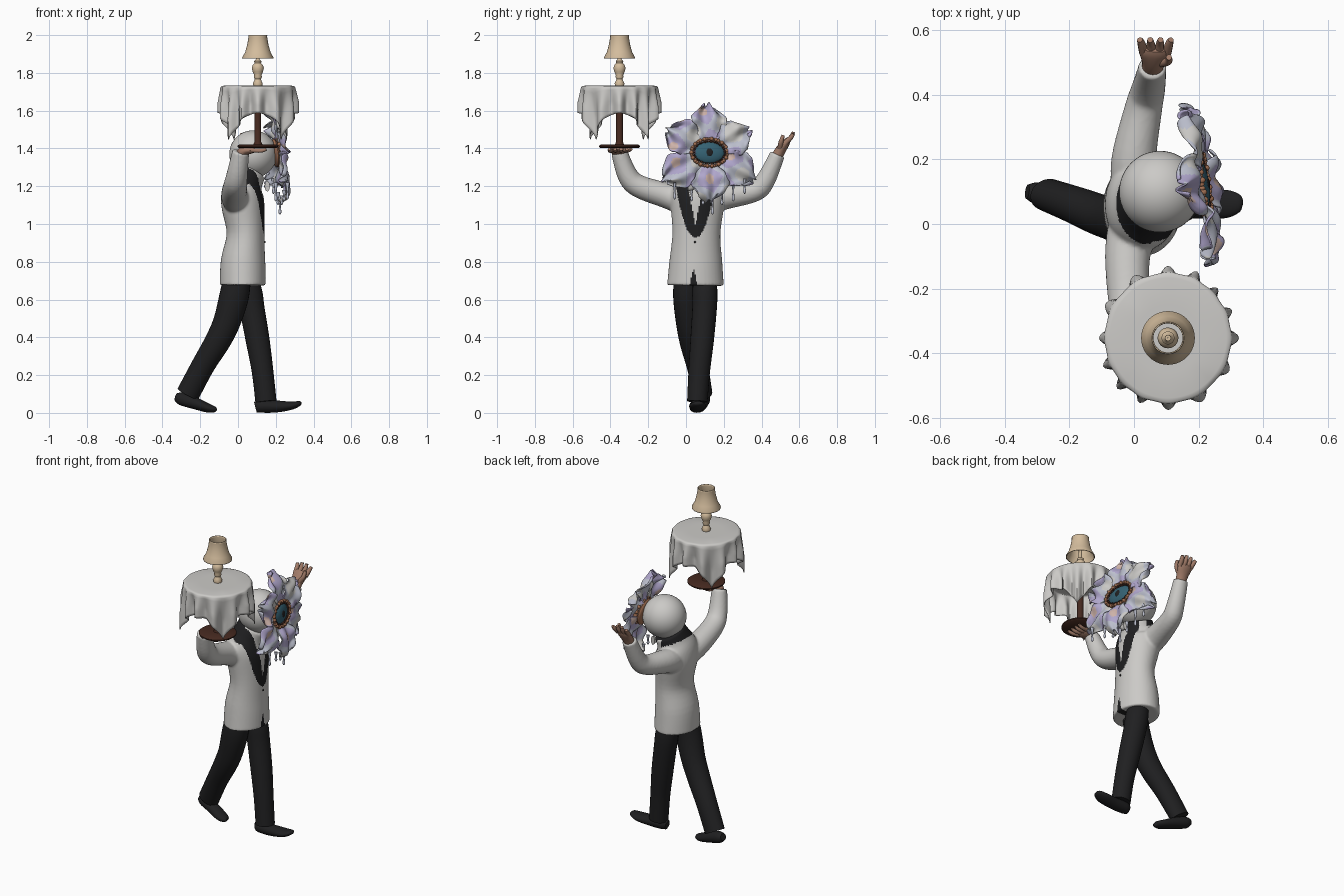
import bpy, bmesh, math
from mathutils import Vector, Matrix

if "Cube" in bpy.data.objects:
    bpy.data.objects.remove(bpy.data.objects["Cube"])


def material(name, *rgb):
    m = bpy.data.materials.new(name)
    m.use_nodes = True
    m.diffuse_color = (*rgb, 1)
    bsdf = m.node_tree.nodes["Principled BSDF"]
    bsdf.inputs["Base Color"].default_value = (*rgb, 1)
    bsdf.inputs["Roughness"].default_value = 0.8
    return m


WHITE = material("warm white cloth", .60, .59, .57)
BLACK = material("black cloth", .014, .014, .015)
SKIN = material("brown skin", .36, .20, .14)
WOOD = material("dark wood", .06, .022, .014)
CREAM = material("cream", .66, .51, .34)
LAVENDER = material("lavender petal", .43, .38, .60)
PALE = material("pale petal", .50, .52, .61)
PEACH = material("peach petal", .62, .45, .40)
TEAL = material("teal", .035, .12, .17)
ORANGE = material("rust orange", .36, .16, .085)


def finish(name, bm, *mats, angle=50):
    bmesh.ops.recalc_face_normals(bm, faces=bm.faces)
    me = bpy.data.meshes.new(name)
    bm.to_mesh(me)
    bm.free()
    ob = bpy.data.objects.new(name, me)
    bpy.context.collection.objects.link(ob)
    for m in mats:
        me.materials.append(m)
    bpy.ops.object.select_all(action='DESELECT')
    ob.select_set(True)
    bpy.context.view_layer.objects.active = ob
    bpy.ops.object.shade_smooth_by_angle(angle=math.radians(angle))
    return ob


def spline(pts, steps):
    """Catmull-Rom interpolation of stations of any length."""
    p = [pts[0], *pts, pts[-1]]
    out = []
    for i in range(1, len(p) - 2):
        for k in range(steps):
            t = k / steps
            out.append([b + .5 * t * (c - a + t * (2*a - 5*b + 4*c - d + t * (3*(b - c) + d - a)))
                        for a, b, c, d in zip(p[i-1], p[i], p[i+1], p[i+2])])
    return out + [list(pts[-1])]


def loft(bm, stations, ref=(1, 0, 0), n=24, steps=5):
    """Capped tube through stations (x, y, z, radius along ref, other radius)."""
    st = spline(stations, steps)
    pos = [Vector(s[:3]) for s in st]
    rings = []
    for i, s in enumerate(st):
        tan = (pos[min(i + 1, len(st) - 1)] - pos[max(i - 1, 0)]).normalized()
        a = Vector(ref)
        a = (a - tan * a.dot(tan)).normalized()
        b = tan.cross(a)
        rings.append([bm.verts.new(pos[i] + a * (s[3] * math.cos(q)) + b * (s[4] * math.sin(q)))
                      for q in (k * math.tau / n for k in range(n))])
    skin_rings(bm, rings)
    bm.faces.new(rings[0])
    bm.faces.new(rings[-1])


def skin_rings(bm, rings):
    for r0, r1 in zip(rings, rings[1:]):
        for k in range(len(r0)):
            j = (k + 1) % len(r0)
            bm.faces.new((r0[k], r0[j], r1[j], r1[k]))


def ball(bm, at, size, n=24):
    bmesh.ops.create_uvsphere(bm, u_segments=n, v_segments=n // 2, radius=1,
                              matrix=Matrix.Translation(at) @ Matrix.Diagonal((*size, 1)))


def lathe(name, profile, at, mat, n=40):
    bm = bmesh.new()
    rings = [[bm.verts.new((at[0] + r * math.cos(q), at[1] + r * math.sin(q), z))
              for q in (k * math.tau / n for k in range(n))] for r, z in profile]
    skin_rings(bm, rings)
    return finish(name, bm, mat)


# Jacket: torso and sleeves fused into one skin
bm = bmesh.new()
loft(bm, [(.025, .05, .675, .122, .15), (.027, .052, .80, .118, .14), (.04, .055, .95, .10, .127),
          (.026, .06, 1.10, .114, .142), (.022, .06, 1.17, .108, .14), (.035, .07, 1.225, .096, .11),
          (.055, .085, 1.275, .094, .094)], n=40)
loft(bm, [(.0, .0, 1.12, .08, .08), (-.02, -.10, 1.15, .07, .068), (-.015, -.25, 1.20, .063, .060),
          (-.005, -.31, 1.26, .056, .054), (.015, -.355, 1.385, .045, .043)])
loft(bm, [(.01, .10, 1.12, .08, .08), (.0, .20, 1.145, .070, .07), (.03, .36, 1.175, .058, .058),
          (.045, .42, 1.23, .052, .052), (.057, .485, 1.37, .043, .04)])
raw = finish("jacket_source", bm)
mod = raw.modifiers.new("fuse", 'REMESH')
mod.mode, mod.voxel_size = 'VOXEL', .007
mod = raw.modifiers.new("relax", 'SMOOTH')
mod.iterations = 6
bm = bmesh.new()
bm.from_object(raw, bpy.context.evaluated_depsgraph_get())
bpy.data.objects.remove(raw)
for f in bm.faces:
    x, y, z = f.calc_center_median()
    d, t = abs(y - .05), max(0, (z - .93) / .30)
    lapel = x > .05 and t > 0 and .058 * (t - .2) < d < .108 * t ** .45
    collar = z > 1.25 - .45 * (x + .04) and d < .13 and x <= .05
    notch = x > .05 and abs(y - .04) < .22 * (.77 - z)
    f.material_index = int(lapel or collar or notch)
finish("jacket", bm, WHITE, BLACK)

# Jacket button and bow tie
bm = bmesh.new()
ball(bm, (.142, .047, .905), (.005, .006, .006), 12)
finish("jacket_button", bm, BLACK)
bm = bmesh.new()
for side in (-1, 1):
    loft(bm, [(.15, .06, 1.20, .012, .010), (.155, .06 + side * .05, 1.20, .014, .028)], n=12)
finish("bow_tie", bm, WHITE)

# Trousers
bm = bmesh.new()
loft(bm, [(.045, .10, .75, .05, .06), (.062, .10, .64, .066, .066), (.075, .098, .55, .066, .065),
          (.105, .085, .38, .063, .062), (.13, .07, .22, .057, .057), (.148, .06, .06, .056, .054)])
finish("front_leg", bm, BLACK)
bm = bmesh.new()
loft(bm, [(.0, .01, .75, .07, .07), (-.02, .002, .62, .078, .070), (-.06, .014, .48, .072, .067),
          (-.11, .030, .375, .068, .063), (-.185, .06, .25, .062, .057), (-.265, .09, .10, .062, .05)])
finish("back_leg", bm, BLACK)

# Shoes
bm = bmesh.new()
loft(bm, [(.092, .055, .03, .022, .028), (.12, .055, .035, .036, .034), (.20, .057, .034, .040, .032),
          (.28, .062, .038, .044, .022), (.325, .065, .050, .028, .013), (.336, .065, .053, .006, .004)],
     ref=(0, 1, 0))
finish("front_shoe", bm, BLACK)
bm = bmesh.new()
loft(bm, [(-.33, .10, .085, .022, .020), (-.30, .095, .075, .034, .034), (-.23, .08, .052, .038, .032),
          (-.16, .06, .026, .040, .024), (-.122, .05, .018, .026, .015), (-.113, .05, .016, .006, .004)],
     ref=(0, 1, 0))
finish("back_shoe", bm, BLACK)

# Raised open hand
bm = bmesh.new()
loft(bm, [(.056, .475, 1.345, .032, .03), (.060, .50, 1.39, .036, .028), (.064, .528, 1.43, .047, .022),
          (.066, .542, 1.448, .040, .014)], n=16)
for i in range(4):
    x = .030 + i * .024
    loft(bm, [(x, .528, 1.43, .014, .014), (x + (i - 1.5) * .004, .555, 1.458, .013, .013),
              (x + (i - 1.5) * .008, .569, 1.492 - abs(i - 1.5) * .01, .009, .009)], n=10)
loft(bm, [(.08, .50, 1.40, .017, .017), (.105, .503, 1.435, .013, .013), (.108, .515, 1.47, .009, .009)], n=10)
finish("raised_hand", bm, SKIN)

# Hand carrying the tray, palm up
bm = bmesh.new()
loft(bm, [(.012, -.35, 1.36, .03, .03), (.03, -.358, 1.386, .040, .026), (.075, -.36, 1.390, .045, .016),
          (.09, -.36, 1.393, .038, .010)], ref=(0, 1, 0), n=16)
for i in range(4):
    y = -.394 + i * .023
    loft(bm, [(.07, y, 1.391, .012, .012), (.12, y + (i - 1.5) * .006, 1.388, .011, .011),
              (.15, y + (i - 1.5) * .008, 1.396, .008, .008)], ref=(0, 1, 0), n=10)
loft(bm, [(.03, -.34, 1.39, .014, .014), (.055, -.305, 1.391, .012, .012), (.075, -.29, 1.396, .008, .008)],
     ref=(0, 0, 1), n=10)
finish("carrying_hand", bm, SKIN)

# Pedestal table with draped square cloth
TABLE = (.105, -.352)
lathe("table_base", [(0, 1.402), (.10, 1.402), (.108, 1.408), (.108, 1.414), (.10, 1.42), (.024, 1.421),
                     (.018, 1.435), (.018, 1.715), (0, 1.715)], TABLE, WOOD)
bm = bmesh.new()
N, rings = 168, []
for r, f in [(.002, 0), (.10, 0), (.18, 0), (.191, .015)] + [(.196, .05 + .95 * k / 10) for k in range(11)]:
    ring = []
    for k in range(N):
        q = k * math.tau / N
        drop = .335 / max(abs(math.cos(q)), abs(math.sin(q))) - .19
        rr = r + (.020 * math.cos(14 * q + math.pi * math.sin(q) ** 2) + .003 * math.cos(5 * q)) * min(1, f * 1.6)
        rr *= 1 + .03 * math.sin(q) ** 2
        ring.append(bm.verts.new((TABLE[0] + rr * math.cos(q), TABLE[1] + rr * math.sin(q), 1.732 - drop * f)))
    rings.append(ring)
skin_rings(bm, rings)
bm.faces.new(rings[0])
cloth = finish("tablecloth", bm, WHITE)
cloth.modifiers.new("thickness", 'SOLIDIFY').thickness = .005

# Lamp
base = [(.001, 1.733), (.024, 1.733), (.026, 1.745), (.020, 1.757), (.016, 1.768), (.022, 1.778), (.019, 1.788),
        (.027, 1.805), (.032, 1.825), (.027, 1.842), (.017, 1.852), (.020, 1.862), (.010, 1.872), (.009, 1.93),
        (.001, 1.93)]
lathe("lamp_base", base, TABLE, CREAM)
shade = lathe("lamp_shade", [(.083, 1.875), (.083, 1.881), (.067, 1.91), (.056, 1.95), (.049, 1.992), (.050, 2.0)],
              TABLE, CREAM)
shade.modifiers.new("thickness", 'SOLIDIFY').thickness = .004

# Smooth round head
bm = bmesh.new()
ball(bm, (.080, .10, 1.37), (.126, .126, .126), 48)
finish("head", bm, WHITE)

# Flower frame: local x sideways, y up, z outwards
out = Vector((.97, .14, .13)).normalized()
side = Vector((0, 0, 1)).cross(out).normalized()
FRAME = Matrix.Translation((.192, .12, 1.375)) @ Matrix((side, out.cross(side), out)).transposed().to_4x4()

# Six ruffled spoon-shaped petals, counted from the top one
S, T = 30, 26
for i, length in enumerate((.265, .258, .285, .262, .285, .255)):
    bm = bmesh.new()
    grid = []
    for a in range(S + 1):
        s = a / S
        width = .097 * max(0, math.sin(math.pi * (.09 + .86 * s ** 1.4))) ** .75 * (1 + .05 * math.sin(19 * s + i))
        row = []
        for b in range(T + 1):
            t = 2 * b / T - 1
            r = .055 + s * (length - .055 + .010 * math.sin(6 * t + i)) - .02 * s * t * t
            depth = (.012 + .045 * math.sin(2.6 * s) - .035 * s + .018 * s * math.sin(6 * t + 2 * i)
                     + .012 * math.sin(13 * s + i) * abs(t) + (.012 if i % 2 else -.012) * s)
            row.append(bm.verts.new((width * t, r, depth)))
        grid.append(row)
    for a in range(S):
        for b in range(T):
            f = bm.faces.new((grid[a][b], grid[a][b + 1], grid[a + 1][b + 1], grid[a + 1][b]))
            c = f.calc_center_median()
            wave = math.sin(38 * c.x + 2 * i + 12 * c.y) + math.sin(34 * c.y + i - 9 * c.x)
            wave -= .8 * (i == 5)
            f.material_index = sum(wave < limit for limit in (1.6, .1, -1.2))
    bm.transform(FRAME @ Matrix.Rotation(i * math.tau / 6, 4, 'Z'))
    petal = finish(f"petal_{i + 1}", bm, PEACH, LAVENDER, PALE, WHITE, angle=80)
    petal.modifiers.new("thickness", 'SOLIDIFY').thickness = .006

# Drips hanging from the lower petals
bm = bmesh.new()
for y, top, low in ((-.06, 1.22, 1.13), (.03, 1.18, 1.12), (.09, 1.15, 1.10), (.14, 1.14, 1.05),
                    (.19, 1.17, 1.10), (.25, 1.22, 1.12), (.31, 1.24, 1.16)):
    x = .25 - .2 * y
    loft(bm, [(x, y, top, .012, .008), (x, y, (top + low) / 2, .005, .005), (x, y, low + .012, .008, .008),
              (x, y, low, .002, .002)], n=10)
finish("petal_drips", bm, PALE)

# Eye in the flower centre: rim bed, dome, pupil and two rows of beads
for name, depth, size, mat in (("eye_bed", .006, (.100, .076, .020), ORANGE),
                               ("eye_dome", .014, (.084, .058, .026), TEAL),
                               ("pupil", .036, (.020, .022, .007), BLACK)):
    bm = bmesh.new()
    ball(bm, (0, 0, depth), size)
    bm.transform(FRAME)
    finish(name, bm, mat)
for name, wide, tall, size, mat in (("outer_rim", .096, .073, .009, ORANGE), ("inner_rim", .083, .059, .005, WOOD)):
    bm = bmesh.new()
    for k in range(48):
        q = k * math.tau / 48
        grow = size * (1 + .3 * math.sin(k * 2.4))
        ball(bm, (wide * math.cos(q), tall * math.sin(q), .026), (grow, grow, grow * 1.3), 10)
    bm.transform(FRAME)
    finish(name, bm, mat)
